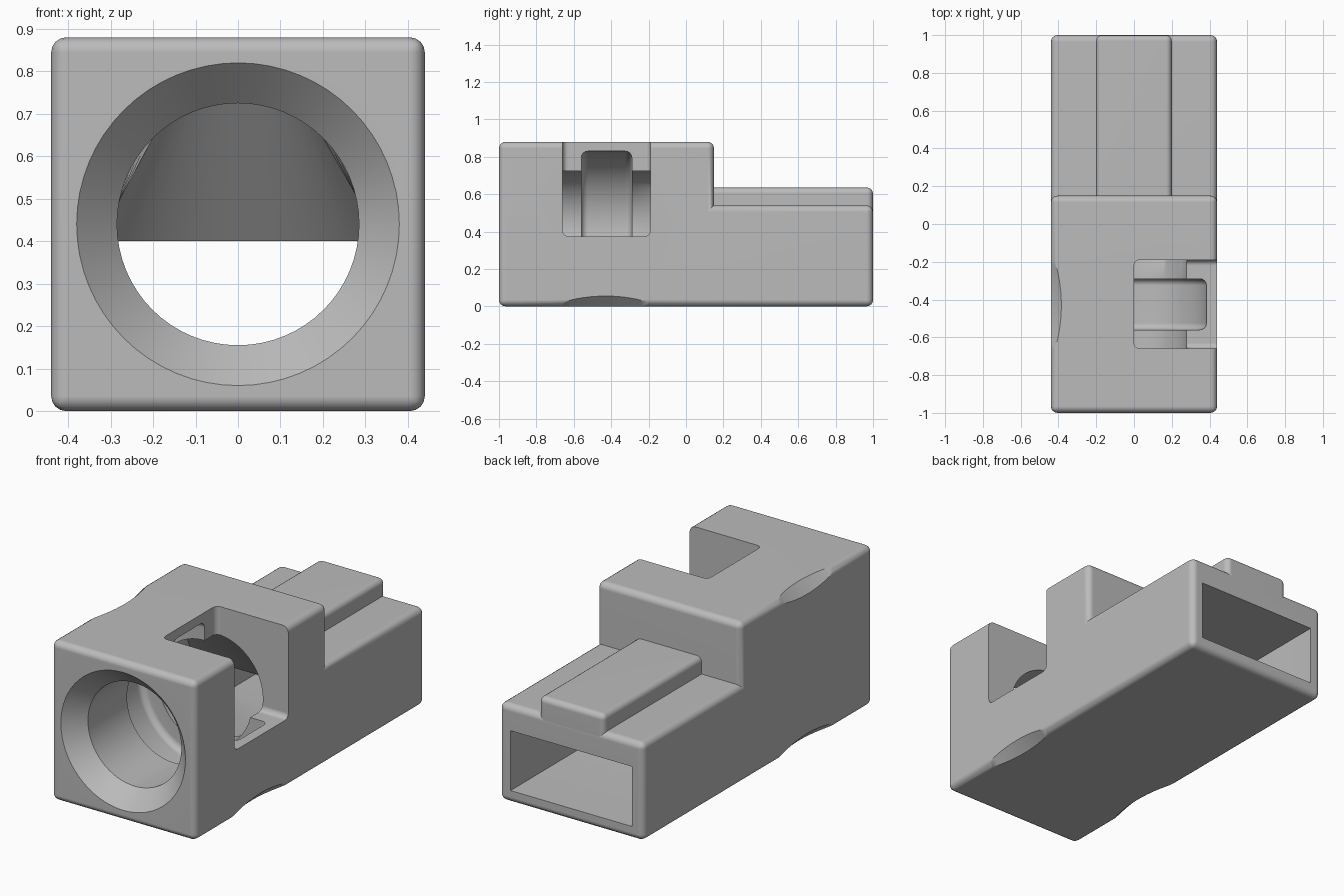
import bpy, bmesh, math
from mathutils import Vector

if "Cube" in bpy.data.objects:
    bpy.data.objects.remove(bpy.data.objects["Cube"])

AXIS_Z = 0.44
SIDES = 64

grey = bpy.data.materials.new("light_grey_plastic")
grey.use_nodes = True
grey.diffuse_color = (0.5, 0.5, 0.5, 1)
grey.node_tree.nodes["Principled BSDF"].inputs["Base Color"].default_value = (0.5, 0.5, 0.5, 1)


def to_object(name, bm):
    bmesh.ops.recalc_face_normals(bm, faces=bm.faces[:])
    mesh = bpy.data.meshes.new(name)
    bm.to_mesh(mesh)
    bm.free()
    mesh.materials.append(grey)
    obj = bpy.data.objects.new(name, mesh)
    bpy.context.scene.collection.objects.link(obj)
    return obj


def prism(name, profile, x0, x1, radius):
    """Extrude a (y, z) profile along x and round its convex edges."""
    bm = bmesh.new()
    face = bm.faces.new([bm.verts.new((x0, y, z)) for y, z in profile])
    out = bmesh.ops.extrude_face_region(bm, geom=[face])
    moved = [v for v in out["geom"] if isinstance(v, bmesh.types.BMVert)]
    bmesh.ops.translate(bm, vec=(x1 - x0, 0, 0), verts=moved)
    bmesh.ops.recalc_face_normals(bm, faces=bm.faces[:])
    bm.normal_update()
    bmesh.ops.bevel(bm, geom=[e for e in bm.edges if e.is_convex], offset=radius,
                    segments=4, profile=0.5, affect='EDGES', clamp_overlap=True)
    return to_object(name, bm)


def rect(y0, y1, z0, z1):
    return [(y0, z0), (y1, z0), (y1, z1), (y0, z1)]


def circle_ring(y, r):
    angles = [math.pi / 4 + math.tau * k / SIDES for k in range(SIDES)]
    return [(r * math.cos(a), y, AXIS_Z + r * math.sin(a)) for a in angles]


def rect_ring(y, half, z0, z1):
    corners = [Vector(c) for c in
               ((half, y, z1), (-half, y, z1), (-half, y, z0), (half, y, z0))]
    n = SIDES // 4
    return [corners[k // n].lerp(corners[(k // n + 1) % 4], (k % n) / n)
            for k in range(SIDES)]


def loft(name, rings):
    bm = bmesh.new()
    loops = [[bm.verts.new(p) for p in ring] for ring in rings]
    for a, b in zip(loops, loops[1:]):
        for k in range(SIDES):
            j = (k + 1) % SIDES
            bm.faces.new((a[k], a[j], b[j], b[k]))
    bm.faces.new(loops[0])
    bm.faces.new(loops[-1])
    return to_object(name, bm)


# Stepped outer body
body = prism("body", [(-1, 0), (1, 0), (1, 0.54), (0.15, 0.54), (0.15, 0.88), (-1, 0.88)],
             -0.44, 0.44, 0.035)

# Bore: flared mouth, round groove, then a transition to the rectangular rear socket
BORE, GROOVE, FILLET = 0.285, 0.39, 0.035
steps = [i * math.pi / 8 for i in range(5)]
groove = [(-0.56 + FILLET * (1 - math.cos(a)), GROOVE - FILLET * (1 - math.sin(a))) for a in steps]
groove += [(-0.85 - y, r) for y, r in reversed(groove)]
profile = [(-1.01, 0.3895), (-0.9, BORE), (-0.56, BORE)] + groove + [(-0.29, BORE), (-0.16, BORE)]
rings = [circle_ring(y, r) for y, r in profile]
rings += [rect_ring(0.1, 0.34, 0.1, 0.4), rect_ring(0.42, 0.37, 0.07, 0.4),
          rect_ring(1.02, 0.37, 0.07, 0.4)]
cutters = [loft("bore_cutter", rings)]

# Access window, open to the top and the left side
cutters.append(prism("window_cutter", rect(-0.66, -0.19, 0.375, 1.2), 0, 0.7, 0.03))

# Shallow scallops on the three remaining long edges
for sx, sz in ((-1, 1), (-1, -1), (1, -1)):
    radius = 1.16
    outward = Vector((sx, 0, sz)).normalized()
    bm = bmesh.new()
    bmesh.ops.create_cone(bm, cap_ends=True, segments=192, radius1=radius,
                          radius2=radius, depth=0.5)
    cutter = to_object("scallop_cutter", bm)
    cutter.rotation_mode = 'QUATERNION'
    cutter.rotation_quaternion = Vector((sx, 0, -sz)).to_track_quat('Z', 'Y')
    cutter.location = Vector((0, -0.43, AXIS_Z)) + outward * (0.583 + radius)
    cutters.append(cutter)

for cutter in cutters:
    cutter.hide_render = True
    mod = body.modifiers.new("cut", 'BOOLEAN')
    mod.operation = 'DIFFERENCE'
    mod.solver = 'EXACT'
    mod.object = cutter

# Bake the cuts and drop the cutters
bpy.context.view_layer.update()
depsgraph = bpy.context.evaluated_depsgraph_get()
baked = bpy.data.meshes.new_from_object(body.evaluated_get(depsgraph))
body.modifiers.clear()
body.data = baked
baked.materials.clear()
baked.materials.append(grey)
for p in baked.polygons:
    p.material_index = 0
for cutter in cutters:
    bpy.data.objects.remove(cutter)

# Raised rail on top of the rear section
rail = prism("top_rail", rect(0.08, 0.999, 0.45, 0.635), -0.2, 0.2, 0.03)

# Smooth the rounded edges, keep flat faces flat
for obj in (body, rail):
    bpy.ops.object.select_all(action='DESELECT')
    obj.select_set(True)
    bpy.context.view_layer.objects.active = obj
    bpy.ops.object.shade_smooth_by_angle(angle=math.radians(30))
    normals = obj.modifiers.new("flat_face_normals", 'WEIGHTED_NORMAL')
    normals.keep_sharp = True
